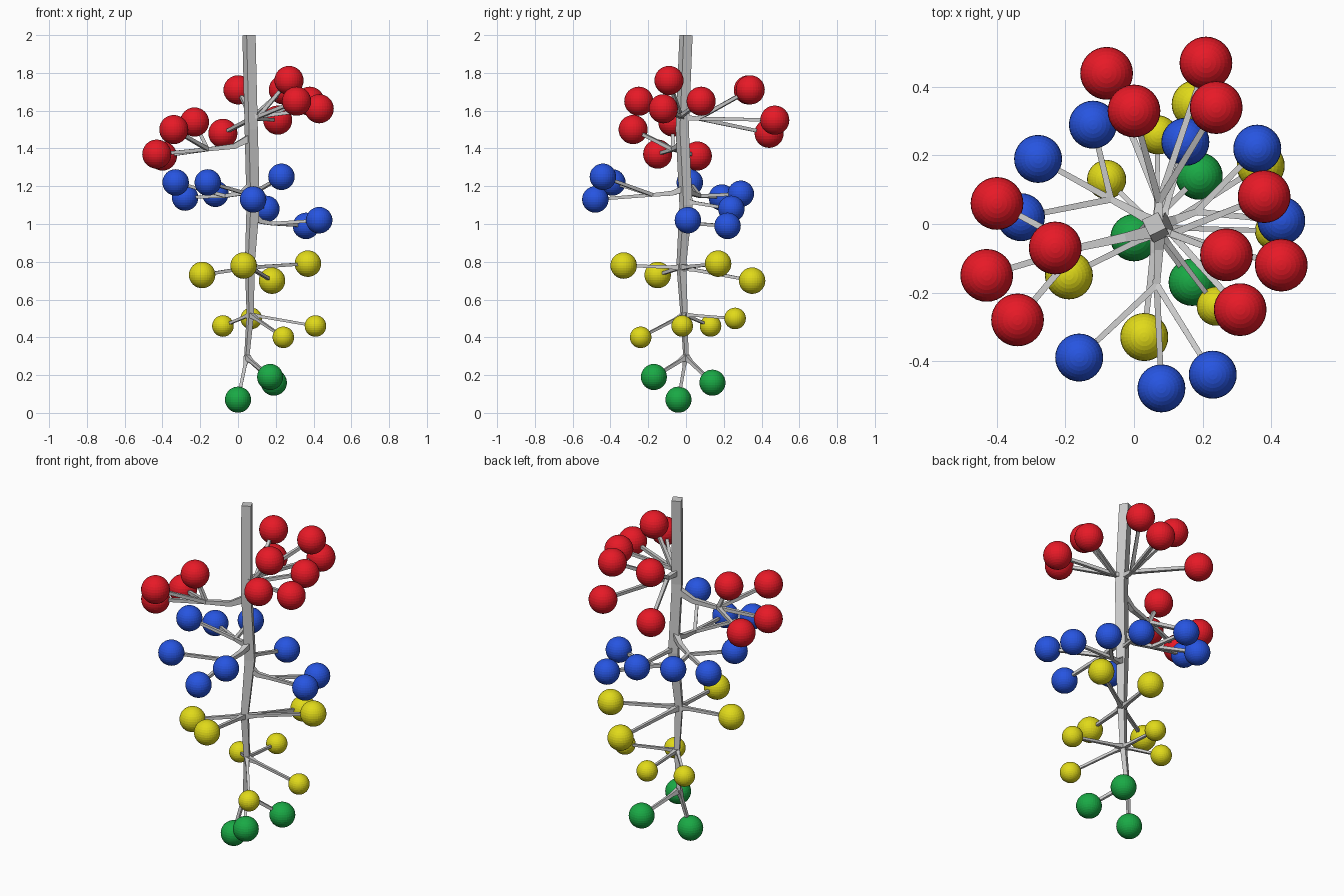
import bpy, bmesh, math
from mathutils import Vector

if "Cube" in bpy.data.objects:
    bpy.data.objects.remove(bpy.data.objects["Cube"])


def finish(name, bm, mat=None):
    me = bpy.data.meshes.new(name)
    bmesh.ops.recalc_face_normals(bm, faces=bm.faces)
    bm.to_mesh(me)
    bm.free()
    ob = bpy.data.objects.new(name, me)
    bpy.context.collection.objects.link(ob)
    if mat:
        me.materials.append(mat)


def square_tube(bm, pts, radii, turn=0.0):
    """Square section swept along a path, with its own size at each point."""
    rings = []
    for i, (p, r) in enumerate(zip(pts, radii)):
        d = (pts[min(i + 1, len(pts) - 1)] - pts[max(i - 1, 0)]).normalized()
        ref = Vector((1, 0, 0)) if abs(d.z) > 0.9 else Vector((0, 0, 1))
        u = ref.cross(d).normalized()
        v = d.cross(u)
        angles = [turn + math.pi / 4 + k * math.pi / 2 for k in range(4)]
        rings.append([bm.verts.new(p + r * (math.cos(a) * u + math.sin(a) * v)) for a in angles])
    for a, b in zip(rings, rings[1:]):
        for k in range(4):
            bm.faces.new((a[k], a[(k + 1) % 4], b[(k + 1) % 4], b[k]))
    bm.faces.new(rings[0])
    bm.faces.new(rings[-1])


# Trunk, tapering downwards
trunk = [Vector(p) for p in ((.045, 0, .28), (.065, -.01, .52), (.062, -.025, .78),
                             (.08, 0, 1.1), (.07, -.02, 1.5), (.058, 0, 2))]


def trunk_at(z):
    for a, b in zip(trunk, trunk[1:]):
        if z <= b.z:
            return a.lerp(b, (z - a.z) / (b.z - a.z))


bm = bmesh.new()
square_tube(bm, trunk, [min(.038, .007 + .026 * p.z) if p.z < 1.1 else .037 for p in trunk], 0.45)
finish("trunk", bm)


def cluster(name, mat, ball, height, reach, tips):
    """Twigs with balls; they fork part of the way (reach) out from the trunk."""
    tips = [Vector(t) for t in tips]
    twig = .003 + .14 * ball
    root = trunk_at(height)
    hub = root.lerp(sum(tips, Vector()) / len(tips), reach)
    hub.z -= 0.1 * reach
    bm = bmesh.new()
    if reach:
        mid = root.lerp(hub, 0.4)
        mid.z = hub.z + (root.z - hub.z) * 0.25
        square_tube(bm, [root, mid, hub], [twig * 2, twig * 1.4, twig * 1.05])
    for t in tips:
        square_tube(bm, [hub, hub.lerp(t, 0.2), t], [twig * (1.05 if reach else 1.8), twig, twig * .85])
    finish(name + "_branches", bm)
    for i, t in enumerate(tips):
        bm = bmesh.new()
        bmesh.ops.create_uvsphere(bm, u_segments=32, v_segments=16, radius=ball)
        bmesh.ops.translate(bm, vec=t, verts=bm.verts)
        finish(f"{name}_ball_{i + 1}", bm, mat)


def material(name, *rgb):
    m = bpy.data.materials.new(name)
    m.diffuse_color = (*rgb, 1)
    m.use_nodes = True
    m.node_tree.nodes["Principled BSDF"].inputs["Base Color"].default_value = m.diffuse_color
    return m


red = material("red", .80, .01, .02)
blue = material("blue", .02, .09, .75)
yellow = material("yellow", .75, .70, .01)
green = material("green", .01, .40, .06)

# Red tier
cluster("red_back", red, .077, 1.57, .2,
        [(-.08, .44, 1.48), (.21, .47, 1.55), (0, .33, 1.71), (.24, .34, 1.71)])
cluster("red_right", red, .077, 1.57, .15,
        [(.38, .08, 1.65), (.27, -.09, 1.76), (.43, -.12, 1.61), (.31, -.25, 1.65)])
cluster("red_left", red, .077, 1.46, .55,
        [(-.4, .06, 1.36), (-.23, -.07, 1.54), (-.43, -.15, 1.37), (-.34, -.28, 1.5)])

# Blue tier
cluster("blue_left", blue, .07, 1.21, .45,
        [(-.12, .29, 1.16), (-.28, .19, 1.14), (-.33, .02, 1.22)])
cluster("blue_front", blue, .07, 1.19, .4,
        [(-.16, -.39, 1.22), (.08, -.48, 1.13), (.23, -.44, 1.25)])
cluster("blue_back", blue, .07, 1.12, 0, [(.15, .24, 1.08)])
cluster("blue_right", blue, .07, 1.05, .33, [(.36, .22, .99), (.43, .01, 1.02)])

# Yellow tiers
cluster("yellow_upper", yellow, .07, .77, 0,
        [(-.19, -.15, .73), (.03, -.33, .78), (.18, .35, .7), (.37, .17, .79)])
cluster("yellow_lower", yellow, .057, .52, 0,
        [(-.08, .13, .46), (.07, .26, .5), (.24, -.24, .4), (.41, -.02, .46)])

# Green tier
cluster("green", green, .069, .295, 0,
        [(0, -.04, .07), (.19, .14, .16), (.17, -.17, .19)])
